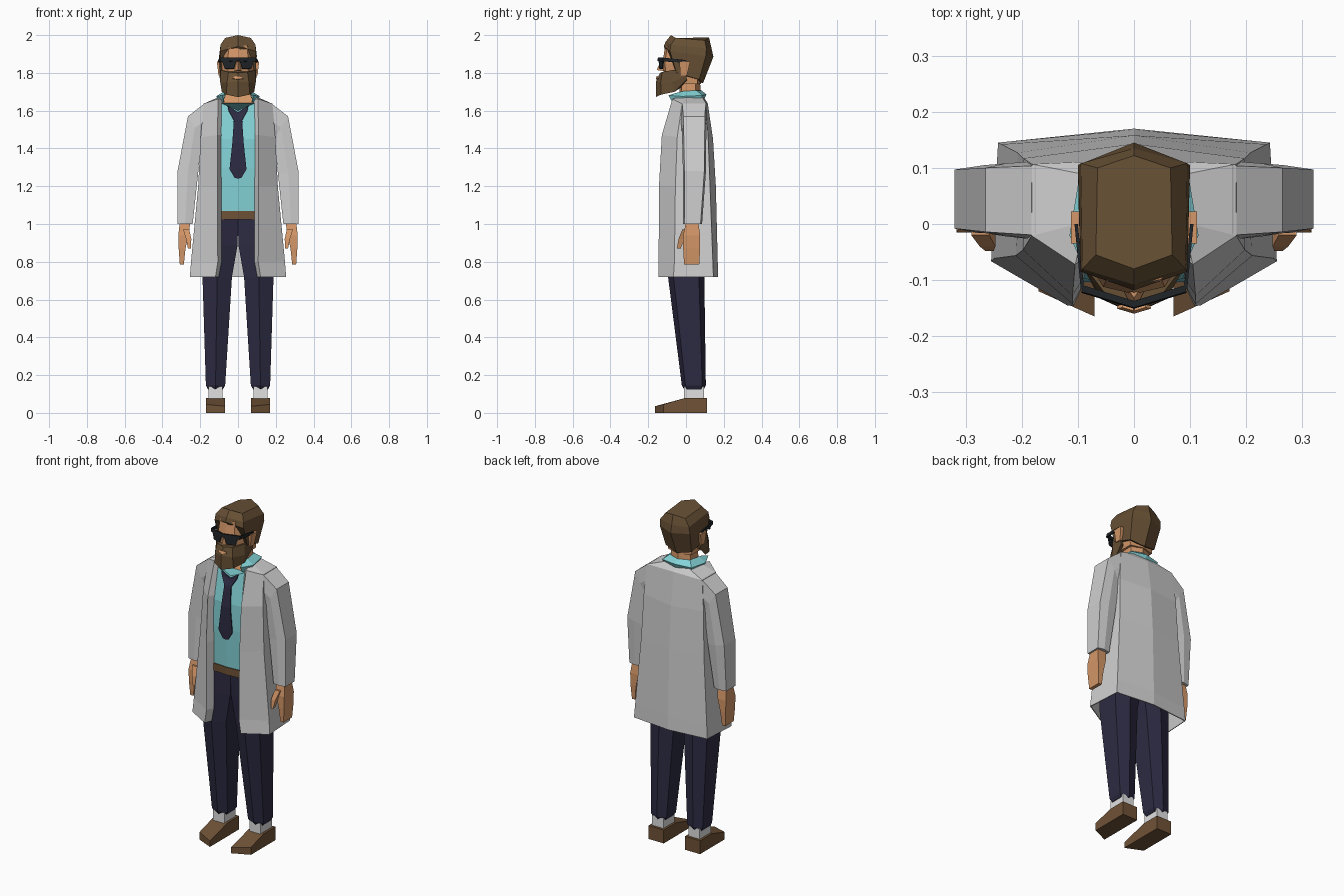
import bpy, bmesh

def material(name, r, g, b):
    m = bpy.data.materials.new(name)
    m.diffuse_color = (r, g, b, 1)
    return m

GREY = material("coat grey", 0.62, 0.62, 0.62)
WHITE = material("sock white", 0.75, 0.75, 0.75)
TEAL = material("shirt teal", 0.23, 0.65, 0.68)
NAVY = material("trouser navy", 0.026, 0.024, 0.055)
BROWN = material("hair brown", 0.135, 0.08, 0.035)
LEATHER = material("leather brown", 0.16, 0.085, 0.038)
SKIN = material("skin", 0.66, 0.31, 0.14)
BLACK = material("glasses black", 0.014, 0.017, 0.02)

def build(name, rows, mat, closed, mirror, thick=0):
    """Skin a list of equal-length point rows; closed rows become a capped solid."""
    bm = bmesh.new()
    vs = [[bm.verts.new(p) for p in row] for row in rows]
    n = len(rows[0])
    for a, b in zip(vs, vs[1:]):
        for i in range(n if closed else n - 1):
            j = (i + 1) % n
            bm.faces.new((a[i], a[j], b[j], b[i]))
    if closed:
        bm.faces.new(vs[0])
        bm.faces.new(vs[-1])
    bmesh.ops.recalc_face_normals(bm, faces=bm.faces)
    me = bpy.data.meshes.new(name)
    bm.to_mesh(me)
    bm.free()
    me.materials.append(mat)
    ob = bpy.data.objects.new(name, me)
    bpy.context.collection.objects.link(ob)
    if mirror:
        ob.modifiers.new("Mirror", 'MIRROR').use_clip = True
    if thick:
        s = ob.modifiers.new("Thickness", 'SOLIDIFY')
        s.thickness, s.offset = thick, 0
    return ob

def pair(name, rings, mat):
    return build(name, rings, mat, True, True)

def sheet(name, rows, mat, thick=0.006):
    return build(name, rows, mat, False, True, thick)

def solid(name, halves, mat):
    """Closed solid from right-half rings whose first and last points lie on x = 0."""
    rings = [h + [(-x, y, z) for x, y, z in h[-2:0:-1]] for h in halves]
    return build(name, rings, mat, True, False)

def quad(x0, x1, y0, y1, z):
    return [(x0, y0, z), (x1, y0, z), (x1, y1, z), (x0, y1, z)]

def hexa(x0, x1, y0, y1, z):
    m, d = (x0 + x1) / 2, (y1 - y0) * 0.15
    return [(m, y0, z), (x1, y0 + d, z), (x1, y1 - d, z),
            (m, y1, z), (x0, y1 - d, z), (x0, y0 + d, z)]

# shoes, socks and trousers
pair("shoes", [
    [(.07, .11, 0), (.17, .11, 0), (.17, .11, .08), (.07, .11, .08)],
    [(.07, 0, 0), (.17, 0, 0), (.17, 0, .08), (.07, 0, .08)],
    [(.07, -.165, 0), (.17, -.12, 0), (.17, -.12, .045), (.07, -.165, .035)]], LEATHER)
pair("socks", [quad(.083, .157, -.01, .095, .075), quad(.083, .157, -.01, .095, .14)], WHITE)
pair("trousers", [hexa(*r) for r in (
    (.08, .16, -.01, .095, .125), (.068, .17, -.022, .105, .145),
    (.032, .188, -.095, .097, .72), (.002, .185, -.10, .10, .89),
    (0, .172, -.10, .10, 1.03))], NAVY)

# belt and shirt
def body(y0, z, x=.17):
    return [(0, y0, z), (.1, y0 + .008, z), (x, -.05, z), (x, .08, z), (0, .11, z)]

solid("belt", [body(-.11, 1.025), body(-.11, 1.07)], LEATHER)
solid("shirt", [body(-.105, 1.07), body(-.11, 1.3), body(-.105, 1.45),
                [(0, -.068, 1.60), (.09, -.062, 1.64), (.13, -.02, 1.62),
                 (.1, .08, 1.62), (0, .09, 1.62)]], TEAL)

# neck, collar and tie
solid("neck", [
    [(0, -.066, 1.585), (.085, -.055, 1.63), (.09, .05, 1.63), (0, .085, 1.63)],
    [(0, -.035, 1.68), (.065, -.025, 1.69), (.065, .05, 1.69), (0, .08, 1.69)],
    [(0, -.03, 1.79), (.06, -.02, 1.79), (.06, .05, 1.79), (0, .07, 1.79)]], SKIN)
sheet("collar", [
    [(.065, -.055, 1.69), (.072, -.02, 1.70), (.065, .055, 1.705), (0, .08, 1.705)],
    [(.08, -.092, 1.68), (.112, -.02, 1.675), (.095, .085, 1.68), (0, .105, 1.685)],
    [(.075, -.07, 1.645), (.1, -.02, 1.645), (.085, .07, 1.65), (0, .09, 1.65)]], TEAL)
sheet("tie", [[(0, y, z0), (w, y, z1)] for w, y, z0, z1 in (
    (.055, -.076, 1.592, 1.625), (.05, -.08, 1.58, 1.60), (.022, -.096, 1.55, 1.55),
    (.03, -.113, 1.43, 1.43), (.045, -.117, 1.29, 1.29), (.018, -.117, 1.24, 1.245))], NAVY)

# open coat: each row runs front fold, front edge, side, back corner, back centre
sheet("coat", [
    [(.105, -.10, .72), (.12, -.142, .72), (.252, -.065, .72), (.24, .143, .72), (0, .167, .72)],
    [(.09, -.10, .80), (.108, -.142, .80), (.246, -.06, .80), (.234, .14, .80), (0, .165, .80)],
    [(.09, -.10, 1.2), (.11, -.14, 1.2), (.208, -.055, 1.2), (.205, .125, 1.2), (0, .155, 1.2)],
    [(.09, -.09, 1.47), (.11, -.125, 1.47), (.195, -.045, 1.46), (.195, .115, 1.46), (0, .14, 1.45)],
    [(.085, -.055, 1.655), (.105, -.07, 1.66), (.18, -.02, 1.635), (.18, .105, 1.635), (0, .112, 1.64)],
    [(.08, -.03, 1.66), (.095, -.03, 1.67), (.1, 0, 1.67), (.08, .085, 1.67), (0, .098, 1.66)]], GREY)

# sleeves
def sleeve(xo, zo, xi, zi, y0, y1):
    xm, zm = (xo + xi) / 2, (zo + zi) / 2
    return [(xo, y0 + .008, zo), (xo, y1 - .008, zo), (xm, y1, zm),
            (xi, y1 - .008, zi), (xi, y0 + .008, zi), (xm, y0, zm)]

pair("sleeves", [sleeve(*r) for r in (
    (.175, 1.64, .175, 1.45, -.028, .112), (.265, 1.57, .192, 1.45, -.022, .108),
    (.32, 1.28, .212, 1.26, -.016, .105), (.32, 1.0, .24, 1.0, -.016, .085))], GREY)

# hands with thumbs
pair("hands", [quad(.252, .308, 0, .065, 1.01), quad(.262, .316, -.015, .075, .94),
               quad(.278, .314, -.015, .075, .87), quad(.287, .308, -.01, .07, .785)], SKIN)
pair("thumbs", [quad(.258, .29, -.02, .02, .97), quad(.247, .275, -.04, -.01, .92),
                quad(.25, .265, -.048, -.028, .87)], SKIN)

# head
def face(z, k=1.0):
    return [(0, -.125 * k, z), (.055 * k, -.112 * k, z), (.086 * k, -.06, z),
            (.084 * k, .06, z), (0, .08, z)]

solid("head", [face(1.74, .9), face(1.85), face(1.945, .88)], SKIN)
solid("nose", [[(0, -.155, 1.815), (.018, -.12, 1.81), (0, -.11, 1.81)],
               [(0, -.132, 1.868), (.008, -.12, 1.868), (0, -.11, 1.868)]], SKIN)
pair("ears", [quad(.085, .103, -.03, .005, 1.785), quad(.085, .112, -.035, .022, 1.86)], SKIN)
solid("hair", [
    [(0, -.08, 2.0), (.068, -.055, 1.985), (.065, .10, 1.972), (0, .122, 1.987)],
    [(0, -.108, 1.965), (.092, -.08, 1.95), (.095, .108, 1.93), (0, .135, 1.93)],
    [(0, -.118, 1.94), (.095, -.085, 1.915), (.1, .105, 1.89), (0, .145, 1.885)],
    [(0, -.03, 1.84), (.097, -.05, 1.80), (.085, .07, 1.765), (0, .09, 1.745)]], BROWN)

# beard and mouth
solid("beard", [
    [(0, -.138, 1.80), (.05, -.126, 1.805), (.092, -.07, 1.815), (.098, -.01, 1.82), (0, .01, 1.80)],
    [(0, -.158, 1.755), (.058, -.134, 1.75), (.094, -.07, 1.75), (.098, .0, 1.785), (0, .01, 1.76)],
    [(0, -.16, 1.672), (.062, -.132, 1.685), (.086, -.06, 1.70), (.094, .005, 1.765), (0, .0, 1.74)]],
    BROWN)
sheet("mouth", [[(0, -.152, 1.783), (.02, -.146, 1.78)],
                [(0, -.157, 1.766), (.03, -.148, 1.77)]], SKIN)

# sunglasses
sheet("lenses", [[(.008, -.142, 1.868), (.085, -.118, 1.87)],
                 [(.022, -.14, 1.822), (.07, -.124, 1.822)]], BLACK)
sheet("glasses_bar", [[(0, -.143, 1.88), (.092, -.115, 1.88)],
                      [(0, -.145, 1.862), (.092, -.117, 1.86)]], BLACK, 0.012)
sheet("glasses_arms", [[(.092, -.115, 1.88), (.103, 0, 1.868)],
                       [(.092, -.115, 1.86), (.103, 0, 1.854)]], BLACK)
